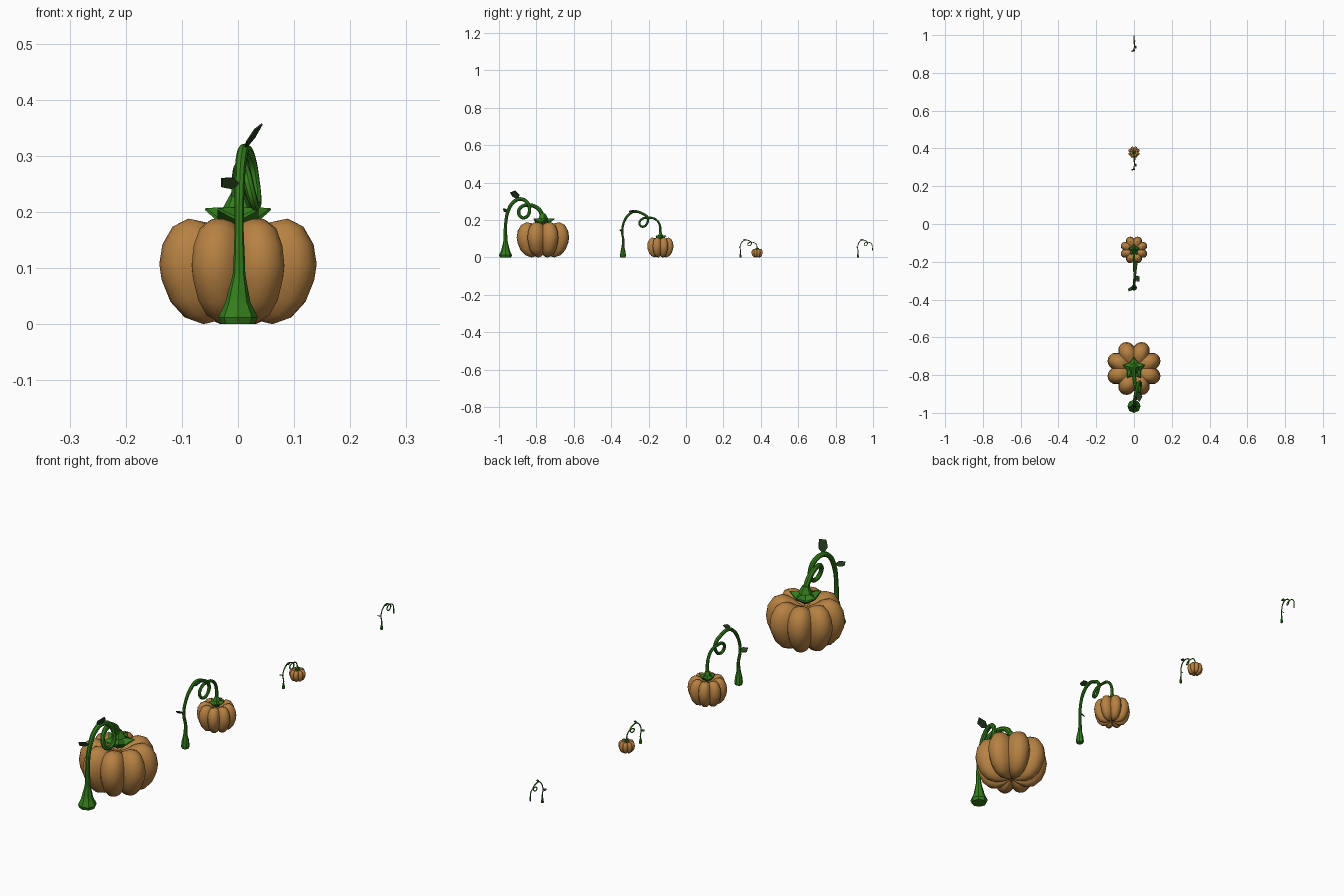
import bpy, bmesh
from math import sin, cos, pi, radians
from mathutils import Vector

if "Cube" in bpy.data.objects:
    bpy.data.objects.remove(bpy.data.objects["Cube"])


def material(name, rgb):
    m = bpy.data.materials.new(name)
    m.diffuse_color = (*rgb, 1)
    m.use_nodes = True
    m.node_tree.nodes["Principled BSDF"].inputs["Base Color"].default_value = m.diffuse_color
    return m


ORANGE = material("pumpkin_orange", (0.47, 0.22, 0.055))
GREEN = material("stem_green", (0.035, 0.21, 0.012))
DARK = material("leaf_green", (0.02, 0.05, 0.015))


def finish(obj, mat, angle=35):
    obj.data.materials.clear()
    obj.data.materials.append(mat)
    bpy.ops.object.select_all(action='DESELECT')
    obj.select_set(True)
    bpy.context.view_layer.objects.active = obj
    if angle:
        bpy.ops.object.shade_smooth_by_angle(angle=radians(angle))


def mesh_object(name, bm, mat, angle=35):
    bmesh.ops.recalc_face_normals(bm, faces=bm.faces)
    me = bpy.data.meshes.new(name)
    bm.to_mesh(me)
    bm.free()
    obj = bpy.data.objects.new(name, me)
    bpy.context.collection.objects.link(obj)
    finish(obj, mat, angle)
    return obj


def loft(bm, rings):
    rings = [[bm.verts.new(p) for p in r] for r in rings]
    n = len(rings[0])
    for a, b in zip(rings, rings[1:]):
        for i in range(n):
            j = (i + 1) % n
            bm.faces.new((a[i], a[j], b[j], b[i]))
    bm.faces.new(rings[0])
    bm.faces.new(rings[-1])


# Eight-lobed fruit: crest profile as fractions of radius and height
CREST = [(.06, .09), (.22, .04), (.45, 0), (.68, .06), (.86, .21), (.97, .42), (1, .57),
         (.96, .76), (.83, .93), (.65, 1), (.45, .97), (.25, .88), (.06, .82)]


def pumpkin(name, y, R, H, seg=6):
    bm = bmesh.new()
    rings = []
    for r, z in CREST:
        ring = []
        for i in range(8 * seg):
            p = abs((i % seg) / seg * 2 - 1)
            bump = 1 - p ** 2.2
            a = i / (8 * seg) * 2 * pi
            rr = R * r * (0.79 + 0.21 * bump)
            zz = H * (0.5 + (z - 0.5) * (0.86 + 0.14 * bump))
            ring.append((rr * cos(a), y + rr * sin(a), zz))
        rings.append(ring)
    loft(bm, rings)
    mesh_object(name, bm, ORANGE, 40)


# Five-pointed cap joining the stem to the fruit
def calyx(name, y, z, R, H):
    bm = bmesh.new()
    rings = []
    for tip, valley, h_tip, h_val in [(.2, .2, -.5, -.5), (1, .62, .3, -.15),
                                      (.98, .6, .38, 0), (.45, .38, .4, .4), (.2, .2, 1, 1)]:
        ring = []
        for i in range(10):
            a = pi / 2 + i * pi / 5
            r, h = (tip, h_tip) if i % 2 == 0 else (valley, h_val)
            ring.append((R * r * cos(a), y + R * r * sin(a), z + H * h))
        rings.append(ring)
    loft(bm, rings)
    mesh_object(name, bm, GREEN, 30)


# Curling stem: points are (x, y, z, radius)
def stem(name, pts):
    cu = bpy.data.curves.new(name, 'CURVE')
    cu.dimensions = '3D'
    cu.bevel_depth = 1
    cu.bevel_resolution = 2
    cu.resolution_u = 4
    cu.use_fill_caps = True
    sp = cu.splines.new('BEZIER')
    sp.bezier_points.add(len(pts) - 1)
    for b, (x, y, z, r) in zip(sp.bezier_points, pts):
        b.co = (x, y, z)
        b.radius = r
        b.handle_left_type = b.handle_right_type = 'AUTO'
    obj = bpy.data.objects.new(name, cu)
    bpy.context.collection.objects.link(obj)
    bpy.ops.object.select_all(action='DESELECT')
    obj.select_set(True)
    bpy.context.view_layer.objects.active = obj
    bpy.ops.object.convert(target='MESH')
    finish(bpy.context.view_layer.objects.active, GREEN, 40)


# Thin pentagonal leaf growing from base along a direction
def leaf(name, base, along, across, thick):
    base, u, v = Vector(base), Vector(along), Vector(across)
    n = u.cross(v).normalized() * thick
    shape = [(0, 0), (.4, -.5), (.9, -.42), (1, .35), (.4, .5)]
    bm = bmesh.new()
    loft(bm, [[base + u * a + v * b + n * s for a, b in shape] for s in (-.5, .5)])
    mesh_object(name, bm, DARK, 0)


# Ripe stage
Y = -0.965
BIG = [(0, 0, 0, .030), (0, 0, .012, .035), (0, 0, .04, .022), (.002, 0, .09, .011),
       (.002, 0, .17, .008), (.003, .015, .25, .009), (.006, .042, .295, .010),
       (.012, .078, .312, .010), (.022, .115, .295, .010), (.030, .128, .255, .009),
       (.033, .118, .222, .009), (.030, .09, .212, .009), (.022, .070, .238, .009),
       (.014, .085, .270, .009), (.006, .120, .279, .010), (0, .165, .268, .011),
       (0, .190, .240, .012), (0, .2, .18, .014)]
stem("ripe_stem", [(x, Y + y, z, r) for x, y, z, r in BIG])
pumpkin("ripe_pumpkin", -0.765, 0.148, 0.188)
calyx("ripe_calyx", -0.765, 0.19, 0.062, 0.045)
leaf("ripe_top_leaf", (.012, -.897, .312), (.026, -.03, .042), (.014, .038, .008), .003)
leaf("ripe_side_leaf", (.003, -.955, .250), (-.034, -.022, .003), (.004, -.006, .020), .003)

# Younger stages share one stem shape, measured from the stem base
YOUNG = [(0, 0, 0, .014), (0, 0, .008, .016), (0, 0, .03, .0135), (0, 0, .055, .008),
         (0, .002, .09, .006), (-.004, -.004, .135, .006), (-.002, .004, .185, .006),
         (.002, .028, .225, .007), (.004, .062, .245, .007), (.008, .1, .236, .007),
         (.012, .132, .21, .007), (.012, .127, .178, .006), (.008, .105, .164, .006),
         (.003, .088, .18, .006), (0, .1, .204, .006), (-.001, .135, .212, .006),
         (0, .17, .206, .006), (0, .195, .178, .006), (0, .2, .145, .007), (0, .2, .095, .008)]

# name, stem base y, y scale, z scale, thickness scale, leaf scale
for name, y0, sy, sz, sr, sl in [("green", -.337, 1, 1, 1, 1),
                                 ("baby", .291, .44, .38, .36, .45),
                                 ("sprout", .919, .385, .38, .34, .45)]:
    stem(name + "_stem", [(x * sy, y0 + y * sy, z * sz, r * sr) for x, y, z, r in YOUNG])
    leaf(name + "_top_leaf", (.004 * sy, y0 + .05 * sy, .243 * sz),
         Vector((.026, -.004, .008)) * sl, Vector((-.002, .032, .006)) * sl, .003 * sl)
    leaf(name + "_side_leaf", (-.003 * sy, y0, .140 * sz),
         Vector((-.028, -.014, .003)) * sl, Vector((.008, -.014, .014)) * sl, .003 * sl)

pumpkin("green_pumpkin", -.137, .074, .106)
calyx("green_calyx", -.137, .105, .032, .028)
pumpkin("baby_pumpkin", .380, .031, .046)
calyx("baby_calyx", .380, .045, .012, .010)
